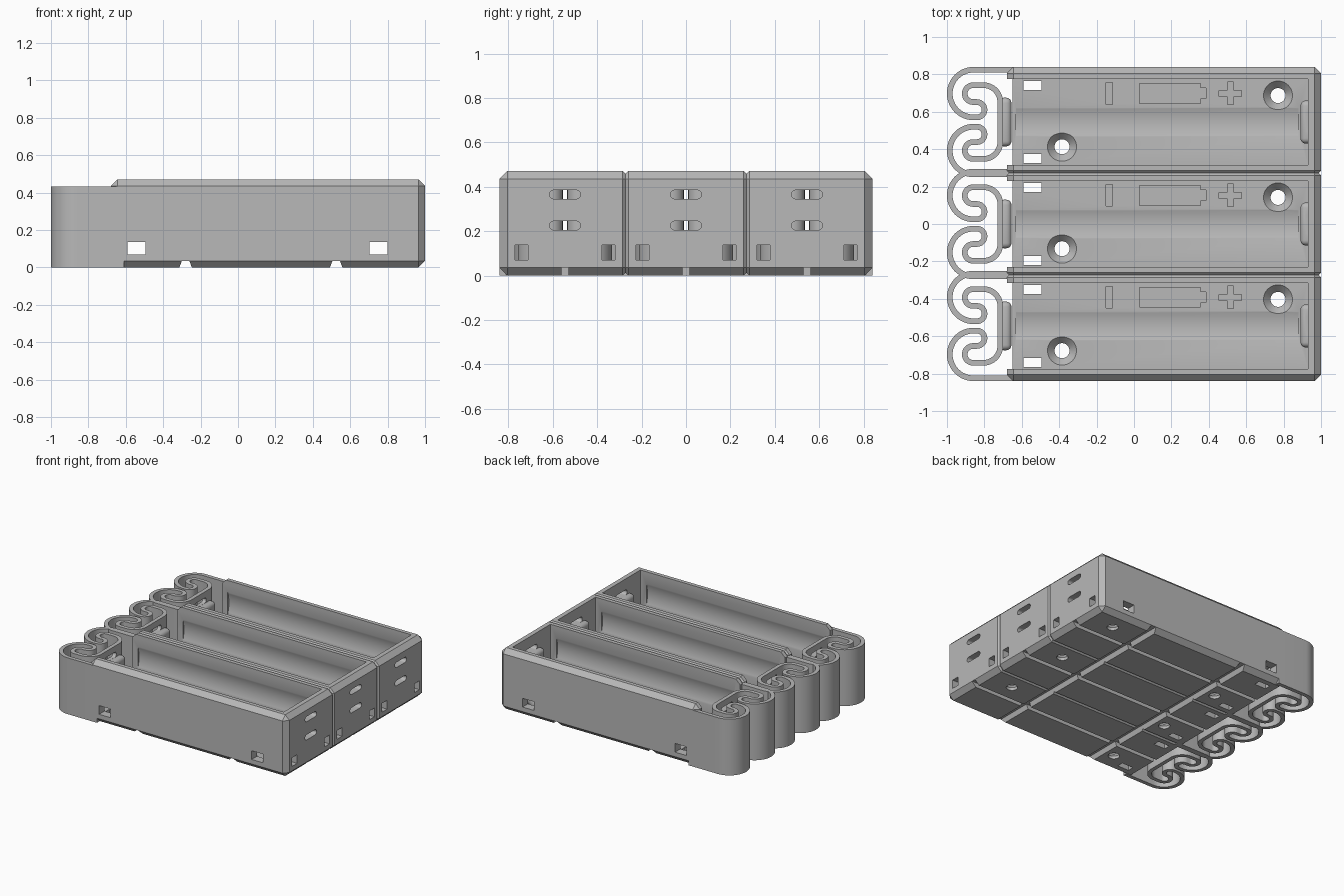
import bpy, bmesh
from math import sin, cos, radians
from mathutils import Matrix

cube = bpy.data.objects.get("Cube")
if cube:
    bpy.data.objects.remove(cube, do_unlink=True)

PITCH, HALF, TOP, CH = 0.545, 0.295, 0.47, 0.035
INNER, FLOOR, AXIS_Z = 0.23, 0.062, 0.295

grey = bpy.data.materials.new("plastic grey")
grey.use_nodes = True
colour = (0.48, 0.48, 0.48, 1)
grey.diffuse_color = colour
grey.node_tree.nodes["Principled BSDF"].inputs["Base Color"].default_value = colour


def finish(name, bm):
    bmesh.ops.recalc_face_normals(bm, faces=bm.faces[:])
    me = bpy.data.meshes.new(name)
    bm.to_mesh(me)
    bm.free()
    me.materials.append(grey)
    ob = bpy.data.objects.new(name, me)
    bpy.context.collection.objects.link(ob)
    return ob


def prism(name, pts, axis, lo, hi, bevel=0, segments=1):
    """Extrude a flat outline along one axis."""
    place = {"X": lambda a, b, t: (t, a, b),
             "Y": lambda a, b, t: (a, t, b),
             "Z": lambda a, b, t: (a, b, t)}[axis]
    bm = bmesh.new()
    face = bm.faces.new([bm.verts.new(place(a, b, lo)) for a, b in pts])
    new = bmesh.ops.extrude_face_region(bm, geom=[face])["geom"]
    verts = [v for v in new if isinstance(v, bmesh.types.BMVert)]
    bmesh.ops.translate(bm, verts=verts, vec=place(0, 0, hi - lo))
    if bevel:
        bmesh.ops.bevel(bm, geom=bm.edges[:], offset=bevel, segments=segments,
                        profile=0.5, affect="EDGES")
    return finish(name, bm)


def box(name, x0, x1, y0, y1, z0, z1, bevel=0, segments=1):
    return prism(name, [(x0, y0), (x1, y0), (x1, y1), (x0, y1)], "Z", z0, z1,
                 bevel, segments)


def arc(cx, cy, r, a0, a1, n=16):
    return [(cx + r * cos(radians(a0 + (a1 - a0) * i / n)),
             cy + r * sin(radians(a0 + (a1 - a0) * i / n))) for i in range(n + 1)]


def cone(name, x, y, z0, z1, r0, r1):
    bm = bmesh.new()
    bmesh.ops.create_cone(bm, cap_ends=True, segments=40, radius1=r0, radius2=r1,
                          depth=z1 - z0,
                          matrix=Matrix.Translation((x, y, (z0 + z1) / 2)))
    return finish(name, bm)


def slot(z, x0, x1):
    pts = arc(0.05, z, 0.02, -90, 90, 8) + arc(-0.05, z, 0.02, 90, 270, 8)
    return prism("slot_cutter", pts, "X", x0, x1)


def apply(ob, mod):
    bpy.context.view_layer.objects.active = ob
    bpy.ops.object.modifier_apply(modifier=mod.name)


def combine(ob, other, operation="DIFFERENCE"):
    mod = ob.modifiers.new("boolean", "BOOLEAN")
    mod.operation, mod.solver, mod.object = operation, "EXACT", other
    apply(ob, mod)
    bpy.data.objects.remove(other, do_unlink=True)


def smooth(ob):
    bpy.ops.object.select_all(action="DESELECT")
    ob.select_set(True)
    bpy.context.view_layer.objects.active = ob
    bpy.ops.object.shade_smooth_by_angle(angle=radians(30))


# One tray: chamfered block with an open-ended cell cavity
tray = box("battery_trays", -0.68, 1, -HALF, HALF, 0, TOP, CH)
cuts = [box("cavity", -0.9, 0.93, -INNER, INNER, FLOOR, 0.6),
        box("open_end", -0.9, -0.65, -INNER, INNER, -0.1, 0.3),
        prism("cell_round", arc(0, AXIS_Z, 0.245, 0, 354.375, 63), "X", -0.63, 0.88)]

# Wire windows through side walls, end wall and floor
for x in (-0.543, 0.752):
    cuts.append(box("side_window", x - 0.048, x + 0.048, -0.4, 0.4, 0.07, 0.137))
for s in (-1, 1):
    y = s * 0.196
    cuts.append(box("end_window", 0.9, 1.1, y - 0.03, y + 0.03, 0.07, 0.137))
    cuts.append(box("floor_window", -0.591, -0.495, y - 0.024, y + 0.024, -0.1, 0.1))

# Countersunk screw holes
for x, y in ((0.77, 0.142), (-0.385, -0.132)):
    cuts.append(cone("screw_hole", x, y, -0.1, 0.1, 0.04, 0.04))
    cuts.append(cone("countersink", x, y, 0.022, 0.07, 0.04, 0.085))

# Underside grooves
for x in (-0.28, 0.525):
    cuts.append(prism("cross_groove", [(x - 0.037, -0.01), (x + 0.037, -0.01),
                                       (x + 0.02, 0.035), (x - 0.02, 0.035)],
                      "Y", -0.5, 0.5))
cuts.append(box("long_groove", -0.9, 1.1, -0.016, 0.016, -0.1, 0.035))

# Engraved polarity marks in the floor
mark_y, deep = 0.153, FLOOR - 0.012
cuts.append(box("minus_mark", -0.15, -0.115, mark_y - 0.058, mark_y + 0.058, deep, 0.1))
half_cell = [(0.03, 0.053), (0.355, 0.053), (0.355, 0.028), (0.385, 0.028)]
outline = ([(x, mark_y + h) for x, h in half_cell]
           + [(x, mark_y - h) for x, h in reversed(half_cell)])
cuts.append(prism("cell_mark", outline, "Z", deep, 0.1))
a, b = 0.016, 0.06
quarter = [(b, -a), (b, a), (a, a)]
plus = []
for c, s in ((1, 0), (0, 1), (-1, 0), (0, -1)):
    plus += [(0.515 + c * x - s * y, mark_y + s * x + c * y) for x, y in quarter]
cuts.append(prism("plus_mark", plus, "Z", deep, 0.1))

for cut in cuts:
    combine(tray, cut)

# Contact ridge on the closed end, then the wire slots
combine(tray, box("end_ridge", 0.89, 0.96, -0.115, 0.115, 0.245, 0.345, 0.028, 4), "UNION")
for z in (0.225, 0.365):
    combine(tray, slot(z, 0.85, 1.1))

# Curled spring strip closing the open end
half = ([(-0.61, 0.28)] + arc(-0.8575, 0.1525, 0.1275, 90, 270, 24)
        + arc(-0.84, 0.066, 0.041, -90, 90, 14)
        + arc(-0.86, 0.152, 0.045, 270, 90, 16)
        + arc(-0.805, 0.107, 0.09, 90, 0, 14))
path = half + [(x, -y) for x, y in reversed(half)]
bm = bmesh.new()
low = [bm.verts.new((x, y, 0)) for x, y in path]
high = [bm.verts.new((x, y, 0.432)) for x, y in path]
for i in range(len(path) - 1):
    bm.faces.new((low[i], low[i + 1], high[i + 1], high[i]))
spring = finish("end_spring", bm)
solid = spring.modifiers.new("thickness", "SOLIDIFY")
solid.thickness, solid.offset, solid.use_even_offset = 0.03, 0, True
apply(spring, solid)
for z in (0.225, 0.365):
    combine(spring, slot(z, -0.76, -0.66))
ridge = box("spring_ridge", -0.725, -0.655, -0.13, 0.13, 0.245, 0.345, 0.028, 4)


def copy_to(ob, name, y):
    dup = ob.copy()
    dup.data = ob.data.copy()
    dup.name = name
    dup.location.y = y
    bpy.context.collection.objects.link(dup)
    return dup


# Repeat for three bays side by side
for side, y in (("left", PITCH), ("right", -PITCH)):
    neighbour = copy_to(tray, "tray_" + side, y)
    neighbour.data.transform(Matrix.Translation((0, y, 0)))
    neighbour.location.y = 0
    for part in (spring, ridge):
        smooth(copy_to(part, part.name + "_" + side, y))
    if side == "left":
        first = neighbour
combine(tray, first, "UNION")
combine(tray, neighbour, "UNION")
for part in (tray, spring, ridge):
    smooth(part)
